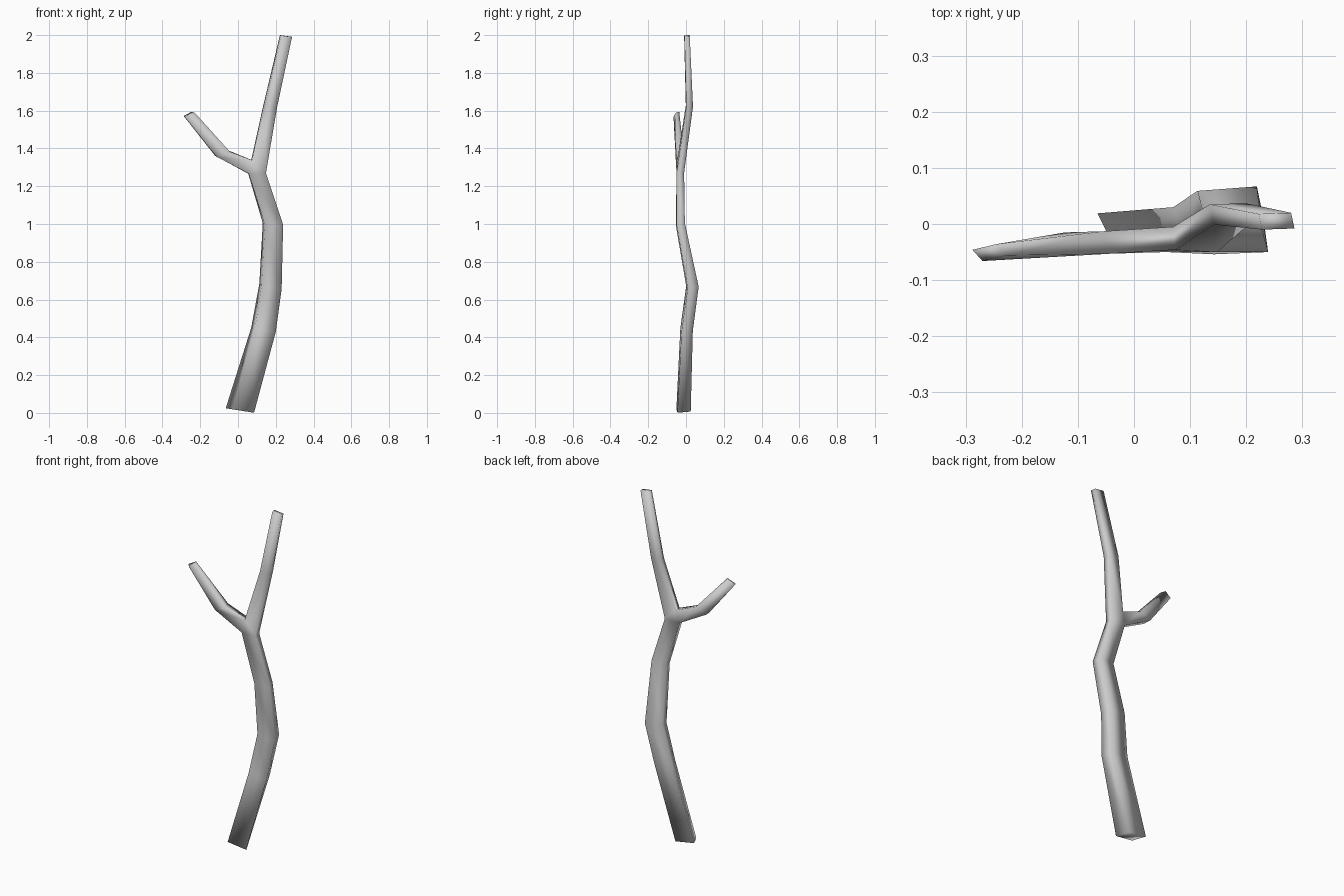
import bpy, bmesh
from mathutils import Vector as V

if "Cube" in bpy.data.objects:
    bpy.data.objects.remove(bpy.data.objects["Cube"])

bm = bmesh.new()


def ring(centre, across, depth):
    """Four corners: left back, right back, right front, left front."""
    c, a, d = V(centre), V(across), V(depth)
    return [bm.verts.new(p) for p in (c - a + d, c + a + d, c + a - d, c - a - d)]


def bridge(r1, r2):
    """Side faces between two four-corner rings, skipping shared corners."""
    for i in range(4):
        j = (i + 1) % 4
        face = list(dict.fromkeys((r1[i], r1[j], r2[j], r2[i])))
        if len(face) > 2:
            bm.faces.new(face)


def loft(rings):
    for r1, r2 in zip(rings, rings[1:]):
        bridge(r1, r2)


# Trunk up to the fork
trunk = [
    ring((0.01, -0.013, 0.013), (0.058, 0.003, -0.009), (-0.017, 0.035, 0.003)),
    ring((0.135, 0.003, 0.44), (0.055, 0.003, -0.009), (-0.010, 0.030, 0.002)),
    ring((0.172, 0.034, 0.67), (0.053, 0.004, -0.008), (-0.006, 0.029, 0.006)),
    ring((0.185, -0.030, 1.0), (0.048, 0.002, 0.0), (-0.006, 0.022, 0.005)),
    ring((0.101, -0.030, 1.268), (0.045, 0.0, 0.002), (-0.002, 0.020, 0.0)),
]
loft(trunk)
fork = trunk[-1]

# Main stem above the fork: shares the fork's right corners
crotch_back = bm.verts.new((0.070, -0.005, 1.34))
crotch_front = bm.verts.new((0.074, -0.046, 1.338))
upper = [crotch_back, fork[1], fork[2], crotch_front]
for tri in ((fork[0], fork[1], crotch_back), (fork[2], fork[3], crotch_front)):
    bm.faces.new(tri)
stem = [
    upper,
    ring((0.171, 0.018, 1.625), (0.032, 0.001, -0.005), (-0.004, 0.018, 0.002)),
    ring((0.254, 0.005, 1.995), (0.029, 0.001, -0.004), (-0.003, 0.014, 0.001)),
]
loft(stem)

# Side branch: grows from the left opening of the fork
branch = [
    [fork[0], crotch_back, crotch_front, fork[3]],
    ring((-0.083, -0.034, 1.373), (0.034, 0.001, 0.014), (-0.006, 0.020, 0.004)),
    ring((-0.258, -0.051, 1.580), (0.021, 0.005, 0.011), (-0.009, 0.010, 0.003)),
]
loft(branch)

# Cut ends
for end in (trunk[0], stem[-1], branch[-1]):
    bm.faces.new(end)

bmesh.ops.recalc_face_normals(bm, faces=bm.faces)
for f in bm.faces:
    f.smooth = True
mesh = bpy.data.meshes.new("branch")
bm.to_mesh(mesh)
bm.free()
obj = bpy.data.objects.new("branch", mesh)
bpy.context.collection.objects.link(obj)
